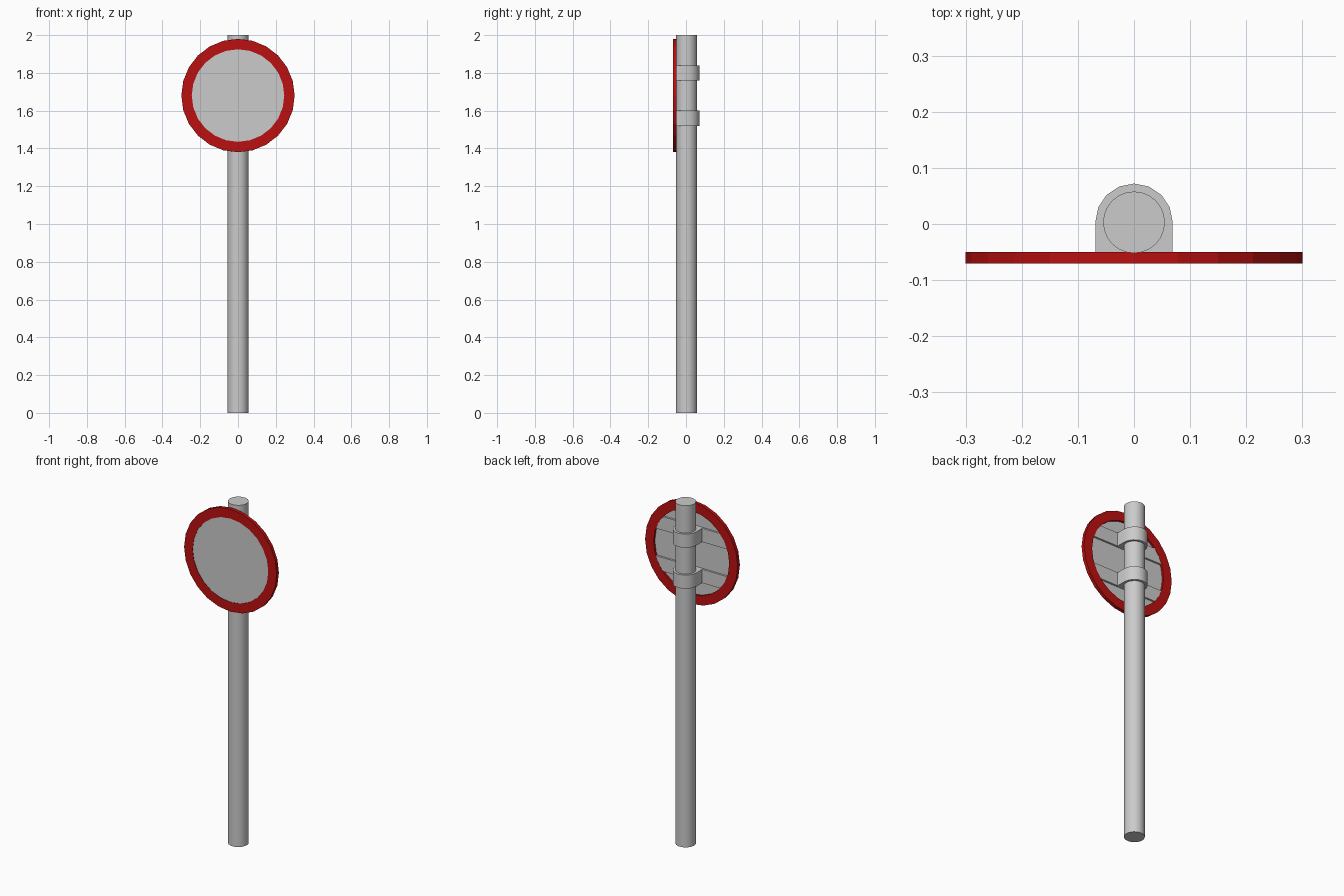
import bpy, bmesh
from math import sin, cos, pi

if "Cube" in bpy.data.objects:
    bpy.data.objects.remove(bpy.data.objects["Cube"])

POLE_Y = 0.003      # pole axis
SIGN_Z = 1.68       # centre height of the sign
SIDES = 24


def finish(name, bm, smooth=False):
    bmesh.ops.recalc_face_normals(bm, faces=bm.faces[:])
    mesh = bpy.data.meshes.new(name)
    bm.to_mesh(mesh)
    bm.free()
    ob = bpy.data.objects.new(name, mesh)
    bpy.context.collection.objects.link(ob)
    if smooth:
        bpy.ops.object.select_all(action='DESELECT')
        ob.select_set(True)
        bpy.context.view_layer.objects.active = ob
        bpy.ops.object.shade_smooth_by_angle()
    return ob


def prism(name, outline, offset, smooth=False):
    """Closed 3D outline pushed along an offset vector."""
    bm = bmesh.new()
    face = bm.faces.new([bm.verts.new(p) for p in outline])
    new = bmesh.ops.extrude_face_region(bm, geom=[face], use_keep_orig=True)
    verts = [g for g in new['geom'] if isinstance(g, bmesh.types.BMVert)]
    bmesh.ops.translate(bm, verts=verts, vec=offset)
    return finish(name, bm, smooth)


def disc(radius, y):
    return [(radius * sin(2 * pi * i / SIDES), y, SIGN_Z + radius * cos(2 * pi * i / SIDES))
            for i in range(SIDES)]


# Pole
prism("pole", [(0.055 * cos(2 * pi * i / SIDES), POLE_Y + 0.055 * sin(2 * pi * i / SIDES), 0)
               for i in range(SIDES)], (0, 0, 2), True)

# Red rim: four loops bridged into a rectangular-section ring
bm = bmesh.new()
loops = [[bm.verts.new(p) for p in disc(r, y)]
         for r, y in ((0.3, -0.07), (0.3, -0.05), (0.245, -0.05), (0.245, -0.07))]
for k in range(4):
    a, b = loops[k], loops[(k + 1) % 4]
    for i in range(SIDES):
        j = (i + 1) % SIDES
        bm.faces.new((a[i], a[j], b[j], b[i]))
rim = finish("sign_rim", bm)
red = bpy.data.materials.new("red")
red.diffuse_color = (0.5, 0.005, 0.005, 1)
red.use_nodes = True
red.node_tree.nodes["Principled BSDF"].inputs["Base Color"].default_value = red.diffuse_color
rim.data.materials.append(red)

# Sign face, recessed at the back
prism("sign_face", disc(0.247, -0.068), (0, 0.006, 0))

# Rails across the back of the sign, each with a U-shaped pole clamp
R = 0.069
for label, z in (("lower", 1.56), ("upper", 1.80)):
    prism(label + "_rail", [(-0.23, -0.064, z - 0.04), (0.23, -0.064, z - 0.04),
                            (0.23, -0.051, z - 0.04), (-0.23, -0.051, z - 0.04)], (0, 0, 0.08))
    arc = [(R * cos(pi * i / 8), POLE_Y + R * sin(pi * i / 8), z - 0.04) for i in range(9)]
    prism(label + "_clamp", [(R, -0.053, z - 0.04)] + arc + [(-R, -0.053, z - 0.04)],
          (0, 0, 0.08), True)
